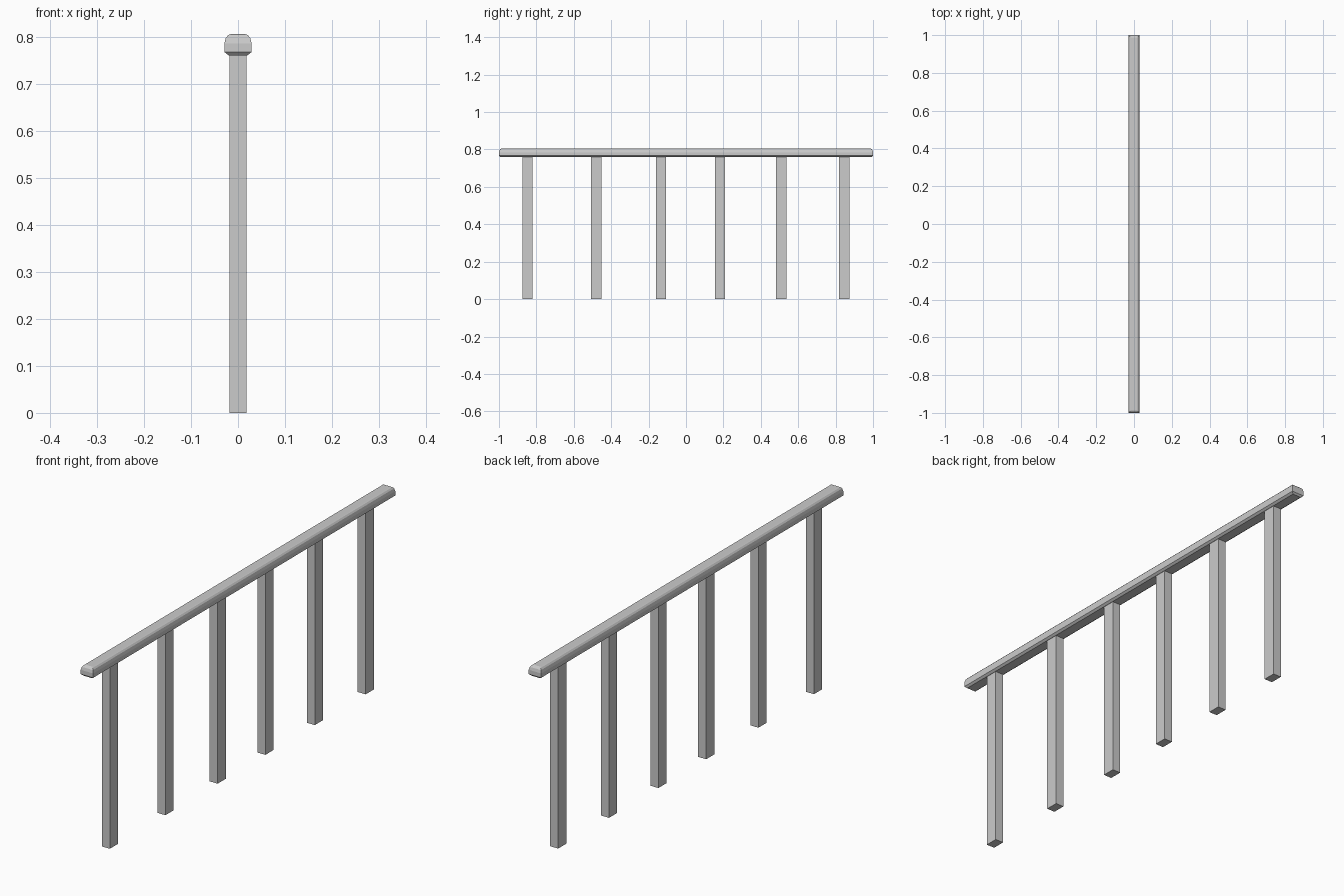
import bpy, bmesh

if "Cube" in bpy.data.objects:
    bpy.data.objects.remove(bpy.data.objects["Cube"])

GREY = (0.6, 0.6, 0.6, 1)
metal = bpy.data.materials.new("grey_metal")
metal.use_nodes = True
metal.diffuse_color = GREY
metal.node_tree.nodes["Principled BSDF"].inputs["Base Color"].default_value = GREY


def stacked_box(name, sections, y=0):
    """Loft rectangles given as (z, half width, half length)."""
    bm = bmesh.new()
    rings = [[bm.verts.new((sx * hx, y + sy * hy, z))
              for sx, sy in ((-1, -1), (1, -1), (1, 1), (-1, 1))]
             for z, hx, hy in sections]
    for low, high in zip(rings, rings[1:]):
        for i in range(4):
            j = (i + 1) % 4
            bm.faces.new((low[i], low[j], high[j], high[i]))
    bm.faces.new(rings[0][::-1])
    bm.faces.new(rings[-1])
    mesh = bpy.data.meshes.new(name)
    bm.to_mesh(mesh)
    bm.free()
    mesh.materials.append(metal)
    obj = bpy.data.objects.new(name, mesh)
    bpy.context.collection.objects.link(obj)


# Handrail with a chamfered underside and rounded top
stacked_box("handrail", [
    (0.760, 0.020, 0.993),
    (0.767, 0.029, 1.0),
    (0.785, 0.029, 1.0),
    (0.797, 0.026, 0.997),
    (0.803, 0.021, 0.992),
    (0.805, 0.016, 0.987),
])

# Posts, slightly unevenly spaced
for n, y in enumerate((-0.848, -0.48, -0.134, 0.182, 0.509, 0.846), 1):
    stacked_box(f"post_{n}", [(0, 0.0185, 0.027), (0.762, 0.0185, 0.027)], y)
